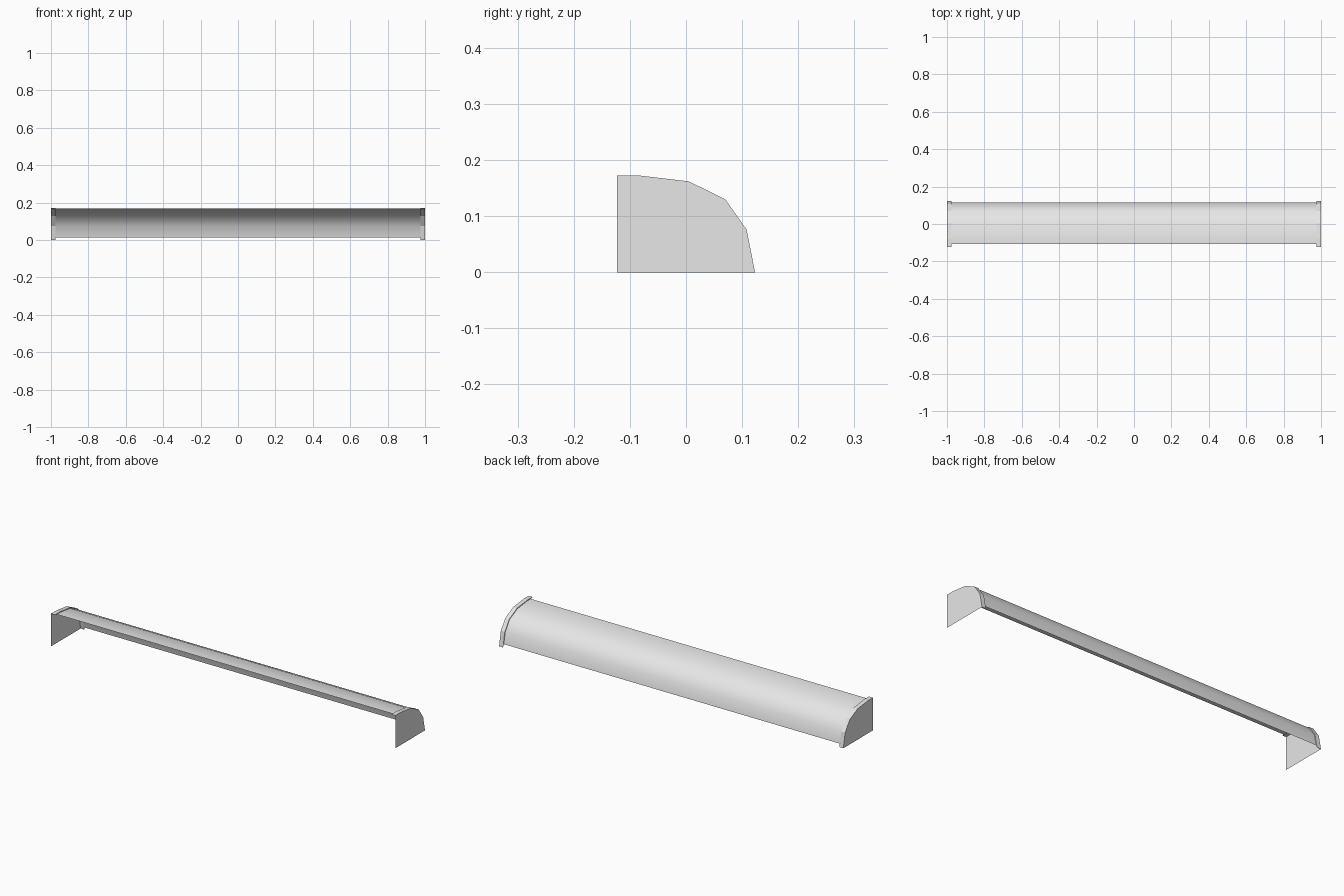
import bpy
import bmesh

cube = bpy.data.objects.get("Cube")
if cube:
    bpy.data.objects.remove(cube, do_unlink=True)

grey = bpy.data.materials.new("light_grey")
grey.use_nodes = True
colour = (0.8, 0.8, 0.8, 1.0)
grey.diffuse_color = colour
grey.node_tree.nodes["Principled BSDF"].inputs["Base Color"].default_value = colour

# Cross-sections (y, z), running from the front lip over the top to the back foot
CAP = [(-0.123, 0.172), (-0.08, 0.172), (0.005, 0.162),
       (0.07, 0.13), (0.108, 0.076), (0.123, 0.0)]
SHELL = [(-0.107, 0.168), (-0.08, 0.168), (0.003, 0.158),
         (0.067, 0.127), (0.104, 0.074), (0.116, 0.015)]
END, RIM = 1.0, 0.977


def loft(bm, sections):
    """Join a row of open (x, profile) sections with quads; return the last row."""
    rows = [[bm.verts.new((x, y, z)) for y, z in profile] for x, profile in sections]
    for a, b in zip(rows, rows[1:]):
        for i in range(len(a) - 1):
            bm.faces.new((a[i], b[i], b[i + 1], a[i + 1]))
    return rows[-1]


def finish(bm, name, smooth=False):
    mesh = bpy.data.meshes.new(name)
    for face in bm.faces:
        face.smooth = smooth
    bm.to_mesh(mesh)
    bm.free()
    mesh.materials.append(grey)
    obj = bpy.data.objects.new(name, mesh)
    bpy.context.collection.objects.link(obj)


# Long curved cover, open at the front and underneath
bm = bmesh.new()
loft(bm, [(-RIM, SHELL), (RIM, SHELL)])
finish(bm, "curved_cover", smooth=True)

# End caps: a narrow step, a faceted rim and a flat end plate
for side, name in ((1, "left_end_cap"), (-1, "right_end_cap")):
    bm = bmesh.new()
    edge = loft(bm, [(side * RIM, SHELL), (side * RIM, CAP), (side * END, CAP)])
    corner = bm.verts.new((side * END, CAP[0][0], 0))
    bm.faces.new([corner] + edge[::-1])
    if side < 0:
        bmesh.ops.reverse_faces(bm, faces=bm.faces[:])
    finish(bm, name)
